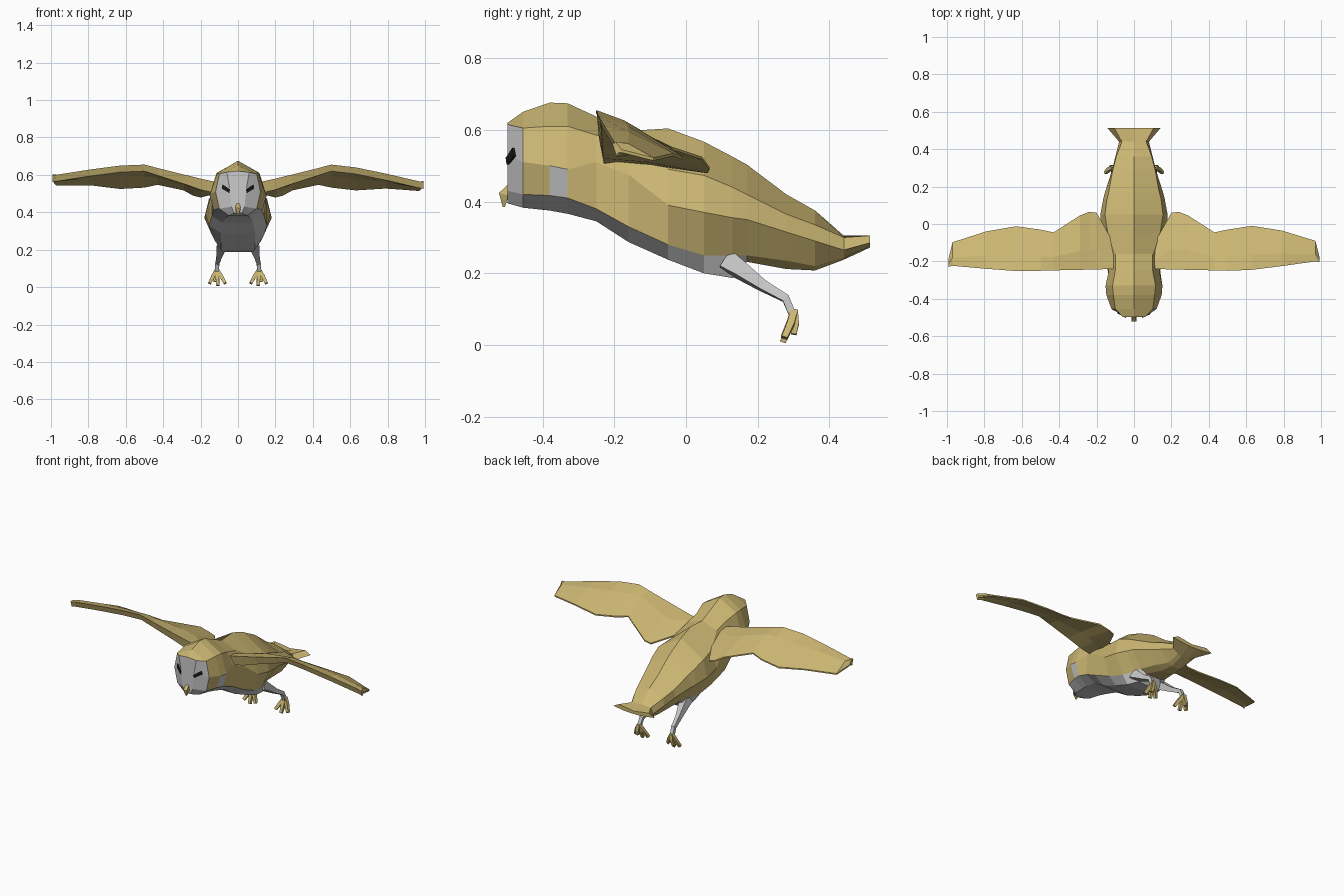
import bpy
import bmesh
from mathutils import Vector
from mathutils.bvhtree import BVHTree

cube = bpy.data.objects.get("Cube")
if cube:
    bpy.data.objects.remove(cube, do_unlink=True)


def make_material(name, rgb):
    mat = bpy.data.materials.new(name)
    mat.use_nodes = True
    mat.diffuse_color = (*rgb, 1)
    mat.node_tree.nodes["Principled BSDF"].inputs["Base Color"].default_value = (*rgb, 1)
    return mat


GOLD = make_material("golden feather", (.6, .47, .17))
GREY = make_material("pale grey", (.6, .6, .6))
BLACK = make_material("eye black", (.01, .01, .01))


def loft(name, rings, materials, rule=None):
    """Skin closed rings of points; rule(ring, side) picks a material index."""
    bm = bmesh.new()
    loops = [[bm.verts.new(p) for p in ring] for ring in rings]
    count = len(loops[0])
    for i, (a, b) in enumerate(zip(loops, loops[1:])):
        for k in range(count):
            n = (k + 1) % count
            face = bm.faces.new((a[k], a[n], b[n], b[k]))
            face.material_index = rule(i, k) if rule else 0
    for loop, index in ((loops[0], rule(0, 1) if rule else 0), (loops[-1], 0)):
        bm.faces.new(loop).material_index = index
    bmesh.ops.recalc_face_normals(bm, faces=bm.faces)
    mesh = bpy.data.meshes.new(name)
    bm.to_mesh(mesh)
    bm.free()
    for mat in materials:
        mesh.materials.append(mat)
    obj = bpy.data.objects.new(name, mesh)
    bpy.context.collection.objects.link(obj)
    return obj


def limb(name, points, radii, mat, sides=4):
    """Tapered tube with square rings along a path."""
    points = [Vector(p) for p in points]
    rings = []
    for i, p in enumerate(points):
        ahead = points[min(i + 1, len(points) - 1)] - points[max(i - 1, 0)]
        right = ahead.cross(Vector((0, 1, 0))).normalized()
        up = right.cross(ahead).normalized()
        corners = ((1, 1), (-1, 1), (-1, -1), (1, -1))
        rings.append([p + (right * u + up * v) * radii[i] for u, v in corners])
    return loft(name, rings, [mat])


# Body, head and tail: y, ridge z, then x and z of shoulder, flank, belly edge, underside
SECTIONS = [
    (-.497, .62, .06, .615, .045, .53, .035, .43, .02, .395),
    (-.455, .65, .10, .605, .12, .51, .10, .42, .05, .383),
    (-.38, .676, .11, .61, .148, .50, .12, .417, .06, .375),
    (-.33, .674, .115, .61, .152, .49, .13, .41, .07, .366),
    (-.25, .637, .10, .585, .135, .51, .14, .38, .08, .345),
    (-.16, .597, .10, .56, .15, .475, .155, .33, .09, .287),
    (-.05, .604, .14, .49, .175, .39, .14, .28, .09, .238),
    (.05, .567, .155, .473, .18, .37, .125, .25, .09, .20),
    (.13, .525, .145, .44, .165, .355, .10, .25, .08, .187),
    (.17, .503, .135, .42, .155, .35, .09, .25, .05, .232),
    (.28, .42, .115, .365, .12, .315, .07, .235, .03, .212),
    (.36, .375, .095, .335, .10, .29, .05, .22, .025, .208),
    (.44, .305, .065, .30, .08, .265, .045, .243, .02, .238),
    (.513, .29, .105, .305, .142, .285, .07, .275, .03, .272),
]


def body_ring(section):
    y, top, *rest = section
    half = list(zip(rest[::2], rest[1::2]))
    return ([(0, y, top)] + [(x, y, z) for x, z in half]
            + [(-x, y, z) for x, z in reversed(half)])


def body_colour(ring, side):
    band = min(side, 8 - side)           # same band on both flanks
    face_mask = ring == 0 and band > 0
    cheek_patch = ring == 2 and band == 2
    belly = band >= 3 and ring < 9
    return int(face_mask or cheek_patch or belly)


body = loft("body", [body_ring(s) for s in SECTIONS], [GOLD, GREY], body_colour)

# Beak
limb("beak", [(0, -.49, .445), (0, -.508, .42), (0, -.508, .385)],
     [.007, .014, .003], GOLD)

# Eyes: thin slanted plates laid on the face
bm = bmesh.new()
bm.from_mesh(body.data)
surface = BVHTree.FromBMesh(bm)
bm.free()
EYE = [(.042, .522), (.047, .503), (.087, .527), (.083, .55)]


def on_face(x, z, lift):
    hit = surface.ray_cast(Vector((x, -1, z)), Vector((0, 1, 0)))[0]
    return (x, hit.y - lift, z)


# Wings: x, leading y and z, trailing y and z, leading edge depth
WING = [
    (.11, -.24, .56, -.1, .51, .06),
    (.2, -.243, .58, .06, .487, .06),
    (.24, -.244, .59, .065, .497, .055),
    (.29, -.245, .602, .045, .525, .05),
    (.43, -.248, .637, -.045, .555, .04),
    (.5, -.25, .655, -.03, .54, .035),
    (.63, -.245, .64, -.01, .525, .035),
    (.79, -.225, .607, -.035, .535, .035),
    (.97, -.2, .565, -.09, .522, .035),
    (.993, -.205, .56, -.18, .545, .035),
]


def wing_ring(side, x, ly, lz, ty, tz, depth):
    # the right wing tip is carried a little higher and further forward
    swing = max(0, x - .5) * 2 if side < 0 else 0
    lead = Vector((side * x, ly - .025 * swing, lz + .038 * swing))
    trail = Vector((side * x, ty - .008 * swing, tz + .03 * swing))
    crest = lead.lerp(trail, .35) + Vector((0, 0, .012))
    under = lead + Vector((0, .012, -depth))
    hollow = under.lerp(trail, .4) + Vector((0, 0, .004))
    return [lead, crest, trail, trail - Vector((0, 0, .008)), hollow, under]


for side, label in ((1, "left"), (-1, "right")):
    loft(label + "_wing", [wing_ring(side, *s) for s in WING], [GOLD])
    loft(label + "_eye",
         [[on_face(side * x, z, lift) for x, z in EYE] for lift in (.006, -.001)],
         [BLACK])

    # Leg, trailing backwards
    limb(label + "_leg",
         [(side * .08, .11, .235), (side * .088, .15, .21), (side * .1, .215, .165),
          (side * .11, .278, .13), (side * .113, .297, .085)],
         [.028, .022, .014, .011, .01], GREY)

    # Foot with three front toes and a short hind toe
    ankle = (side * .113, .302, .095)
    for toe, (x, y, z) in {"inner": (.068, .272, .02), "middle": (.108, .27, .008),
                           "outer": (.152, .275, .02), "hind": (.125, .3, .03)}.items():
        knuckle = (side * (x + .113) / 2, (y + .31) / 2, .06)
        limb(f"{label}_{toe}_toe", [ankle, knuckle, (side * x, y, z)],
             [.01, .01, .008], GOLD)
